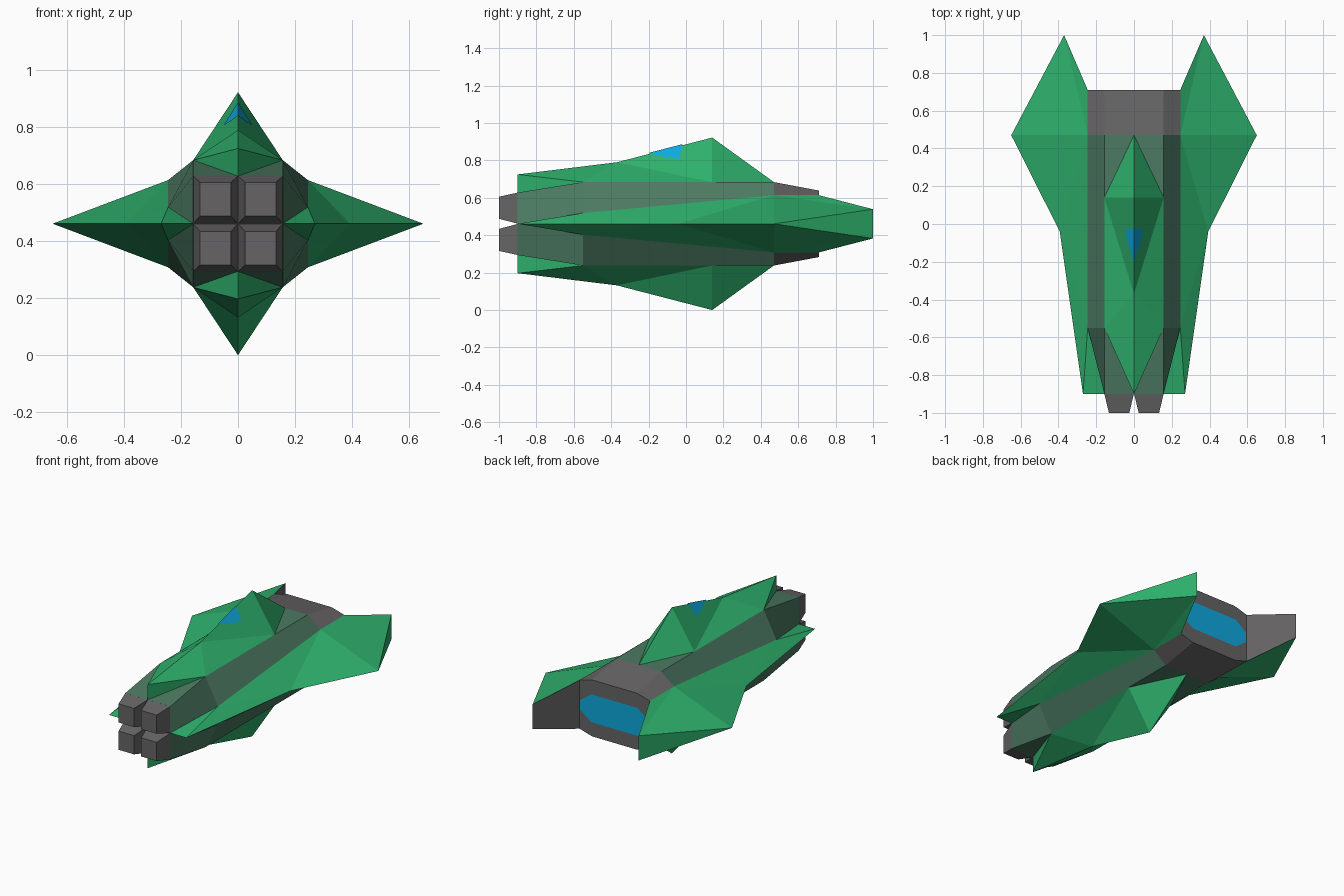
import bpy, bmesh
from mathutils import Vector

if "Cube" in bpy.data.objects:
    bpy.data.objects.remove(bpy.data.objects["Cube"])

MID = 0.461  # height of the horizontal symmetry plane


def material(name, r, g, b):
    lin = [((c / 255 + 0.055) / 1.055) ** 2.4 for c in (r, g, b)]
    m = bpy.data.materials.new(name)
    m.diffuse_color = (*lin, 1)
    m.use_nodes = True
    m.node_tree.nodes["Principled BSDF"].inputs["Base Color"].default_value = m.diffuse_color
    return m


GREEN = material("green", 46, 176, 108)
GREY = material("grey", 102, 100, 100)
MUTED = material("muted_green", 76, 122, 98)
BLUE = material("blue", 14, 168, 220)


def part(name, verts, faces, mats, mirror="XZ", rule=None, facing=None):
    """Build one section, mirror it about the centre, and colour faces by rule."""
    bm = bmesh.new()
    vs = [bm.verts.new(v) for v in verts]
    for f in faces:
        bm.faces.new([vs[i] for i in f])
    bmesh.ops.remove_doubles(bm, verts=bm.verts[:], dist=1e-4)
    for axis in mirror:
        geom = bm.verts[:] + bm.edges[:] + bm.faces[:]
        bmesh.ops.mirror(bm, geom=geom, axis=axis, merge_dist=1e-4)
    bmesh.ops.remove_doubles(bm, verts=bm.verts[:], dist=1e-4)
    bmesh.ops.recalc_face_normals(bm, faces=bm.faces[:])
    bm.normal_update()
    for f in bm.faces:
        if facing and f.normal.dot(Vector(facing)) < 0:
            f.normal_flip()
        if rule:
            f.material_index = rule(f)
    me = bpy.data.meshes.new(name)
    bm.to_mesh(me)
    bm.free()
    for m in mats:
        me.materials.append(m)
    ob = bpy.data.objects.new(name, me)
    ob.location.z = MID
    bpy.context.collection.objects.link(ob)
    return ob


# Hull: quarter sections (y, top half-width, top height, side half-width, side height)
sections = [(-0.9, 0.157, 0.167, 0.157, 0), (-0.55, 0.157, 0.223, 0.245, 0.058),
            (0.47, 0.157, 0.223, 0.245, 0.153), (0.71, 0.157, 0.178, 0.245, 0.153)]
verts, faces = [], []
for y, a, b, c, d in sections:
    verts += [(0, y, b), (a, y, b), (c, y, d), (c, y, 0), (0, y, 0)]
for s in range(3):
    for i in range(3):
        p = s * 5 + i
        if s == 0 and i == 2:
            faces.append((p, p + 5, p + 6))
        else:
            faces.append((p, p + 1, p + 6, p + 5))
faces += [(0, 1, 2, 4), (15, 16, 17, 18, 19)]
part("hull", verts, faces, [MUTED, GREY],
     rule=lambda f: int(f.calc_center_median().y > 0.47))

# Rear window plate
part("rear_window", [(0, 0.714, 0), (0, 0.714, 0.088), (0.16, 0.714, 0.088),
                     (0.238, 0.714, 0.03), (0.238, 0.714, 0)],
     [(0, 1, 2, 3, 4)], [BLUE], facing=(0, 1, 0))

# Side wings, with grey inner faces at the rear
wing = [(0.157, -0.9, 0), (0.27, -0.9, 0), (0.245, -0.55, 0.058), (0.393, -0.04, 0),
        (0.245, 0.47, 0.153), (0.245, 0.71, 0.153), (0.37, 1, 0.078),
        (0.65, 0.47, 0), (0.37, 1, 0), (0.245, 0.71, 0)]
part("side_wings", wing,
     [(0, 1, 2), (2, 1, 3), (2, 3, 4), (4, 3, 7), (4, 7, 6), (4, 6, 5),
      (7, 8, 6), (5, 6, 8, 9)], [GREEN, GREY],
     rule=lambda f: int(f.calc_center_median().y > 0.8
                        and f.normal.x * f.calc_center_median().x < 0
                        and abs(f.normal.z) < 0.1))

# Top and bottom fins
fin = [(0, 0.47, 0.223), (0.157, 0.14, 0.223), (0.157, -0.55, 0.223), (0, -0.9, 0.167),
       (0, -0.9, 0.264), (0, -0.37, 0.329), (0, 0.14, 0.461)]
part("fins", fin, [(0, 1, 6), (6, 1, 5), (5, 1, 2), (5, 2, 4), (4, 2, 3)], [GREEN])


# Cockpit window plate lying on the ridge of the top fin
def on_fin(x, y):
    return (x, y, 0.461 + (y - 0.14) * 0.132 / 0.51 - x * 0.238 / 0.157 + 0.006)


part("cockpit_window", [on_fin(0, -0.2), on_fin(0.03, -0.11),
                        on_fin(0.05, -0.035), on_fin(0, -0.02)],
     [(0, 1, 2, 3)], [BLUE], mirror="X", facing=(0, 0, 1))

# Four tapered nose blocks
block = []
for y, x0, x1, z0, z1 in [(-0.899, 0.0005, 0.157, 0.0005, 0.167),
                          (-1.0, 0.025, 0.133, 0.027, 0.145)]:
    block += [(x0, y, z0), (x1, y, z0), (x1, y, z1), (x0, y, z1)]
for sx in (-1, 1):
    for sz in (-1, 1):
        part(("upper" if sz > 0 else "lower") + ("_right" if sx > 0 else "_left") + "_nose_block",
             [(x * sx, y, z * sz) for x, y, z in block],
             [(0, 1, 2, 3), (4, 5, 6, 7)] + [(i, (i + 1) % 4, (i + 1) % 4 + 4, i + 4) for i in range(4)],
             [GREY], mirror="")
